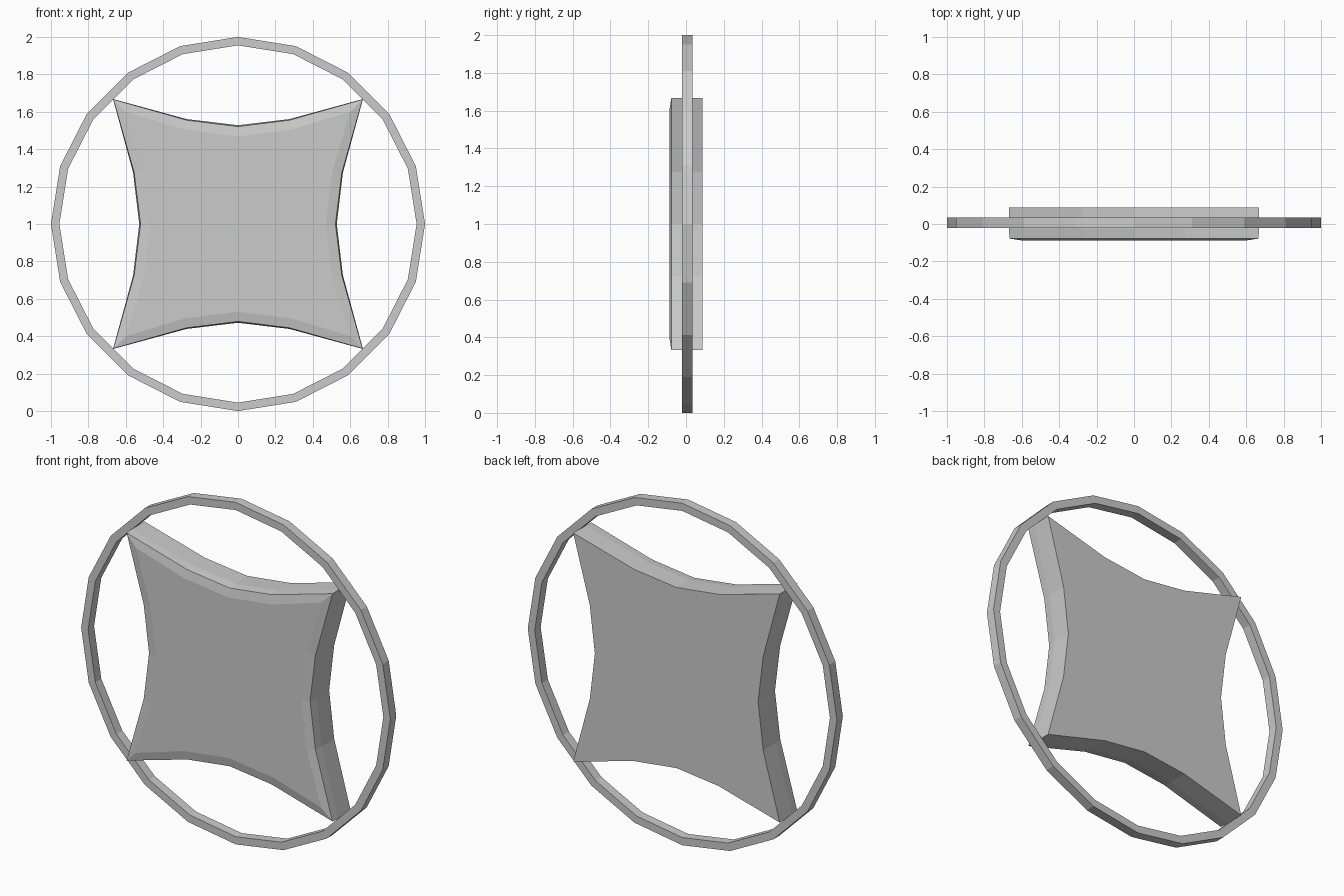
import bpy, bmesh
from math import sin, cos, tau

if "Cube" in bpy.data.objects:
    bpy.data.objects.remove(bpy.data.objects["Cube"])


def loft(name, loops, closed=False):
    """Skin a list of equal-length loops; cap the ends or join them in a circle."""
    bm = bmesh.new()
    rings = [[bm.verts.new(p) for p in loop] for loop in loops]
    n = len(rings[0])
    pairs = list(zip(rings, rings[1:]))
    if closed:
        pairs.append((rings[-1], rings[0]))
    else:
        bm.faces.new(rings[0])
        bm.faces.new(rings[-1])
    for a, b in pairs:
        for i in range(n):
            j = (i + 1) % n
            bm.faces.new((a[i], a[j], b[j], b[i]))
    bmesh.ops.recalc_face_normals(bm, faces=bm.faces)
    mesh = bpy.data.meshes.new(name)
    bm.to_mesh(mesh)
    bm.free()
    obj = bpy.data.objects.new(name, mesh)
    bpy.context.collection.objects.link(obj)
    return obj


def circle(radius, y, sides=20):
    return [(radius * cos(tau * i / sides), y, 1 + radius * sin(tau * i / sides))
            for i in range(sides)]


def star(corner, quarter, middle, y):
    """Four-cornered outline with sides bowed inward."""
    side = [(corner, corner), quarter, (0, middle), (-quarter[0], quarter[1])]
    points = []
    for _ in range(4):
        points += [(x, y, 1 + z) for x, z in side]
        side = [(-z, x) for x, z in side]
    return points


# Thin 20-sided hoop
loft("outer_ring", [circle(1.0, -0.021), circle(1.0, 0.034),
                    circle(0.955, 0.034), circle(0.955, -0.021)], closed=True)

# Concave square panel with slightly tapered front edge and shallow front bevel
loft("centre_panel", [star(0.668, (0.275, 0.561), 0.528, 0.088),
                      star(0.668, (0.275, 0.561), 0.528, -0.028),
                      star(0.666, (0.274, 0.555), 0.521, -0.078),
                      star(0.600, (0.286, 0.505), 0.469, -0.088)])
